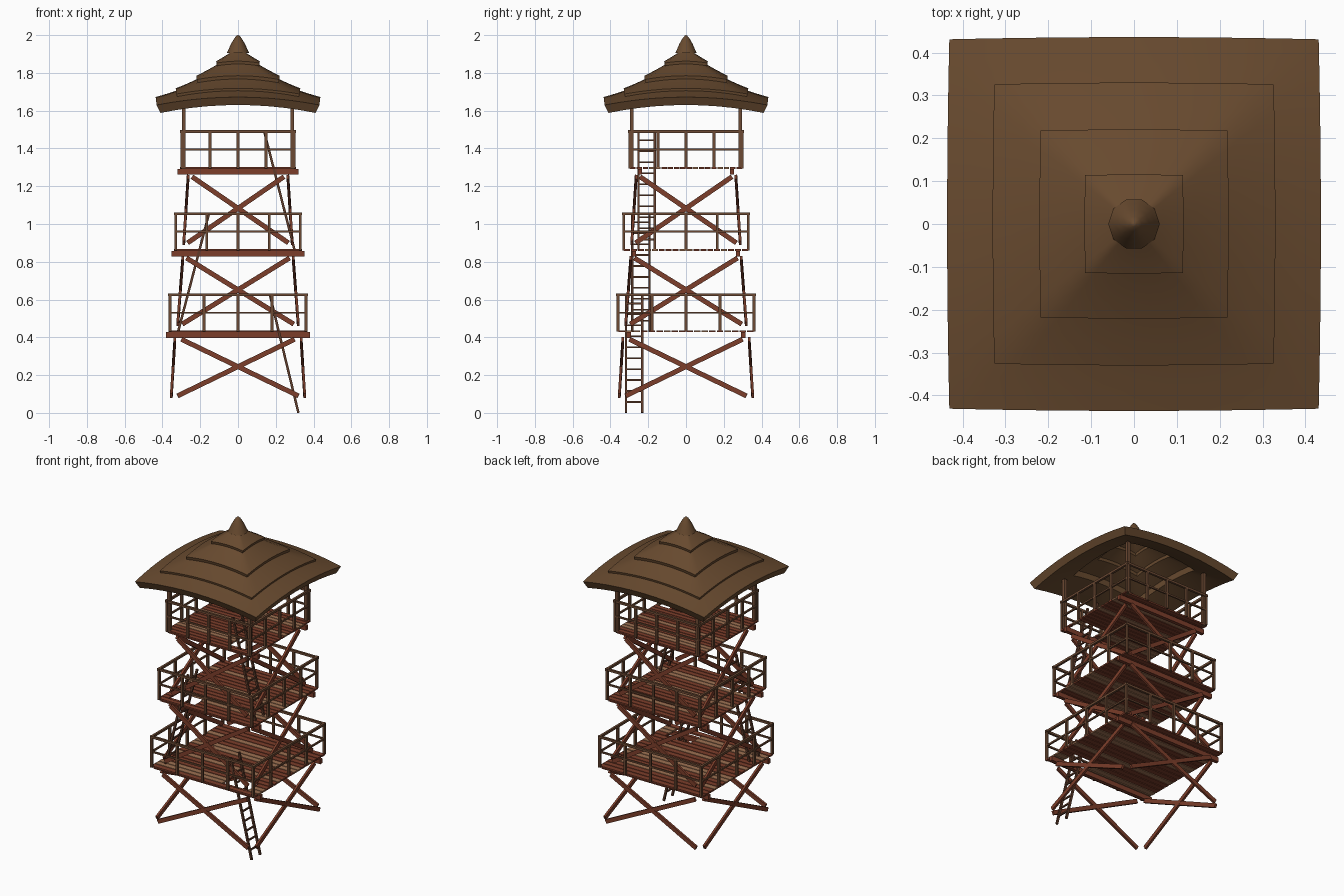
import bpy, bmesh, math
from mathutils import Vector, Matrix

if "Cube" in bpy.data.objects:
    bpy.data.objects.remove(bpy.data.objects["Cube"])


def mat(name, rgb):
    m = bpy.data.materials.new(name)
    m.diffuse_color = (*rgb, 1)
    m.use_nodes = True
    m.node_tree.nodes["Principled BSDF"].inputs["Base Color"].default_value = m.diffuse_color
    return m


RED = mat("red brown timber", (0.200, 0.047, 0.023))
BROWN = mat("brown pole", (0.150, 0.067, 0.033))
LADDER = mat("dark ladder wood", (0.115, 0.045, 0.024))
TAN = mat("tan plank", (0.340, 0.165, 0.085))
ROOF = mat("thatch brown", (0.137, 0.068, 0.028))


def finish(bm, name, material, smooth=None):
    bmesh.ops.recalc_face_normals(bm, faces=bm.faces)
    me = bpy.data.meshes.new(name)
    bm.to_mesh(me)
    bm.free()
    me.materials.append(material)
    ob = bpy.data.objects.new(name, me)
    bpy.context.collection.objects.link(ob)
    if smooth:
        bpy.ops.object.select_all(action='DESELECT')
        ob.select_set(True)
        bpy.context.view_layer.objects.active = ob
        bpy.ops.object.shade_smooth_by_angle(angle=math.radians(smooth))
    return ob


def beam(bm, a, b, w, t, normal=(0, 1, 0)):
    """Box from a to b, t thick along the normal and w wide across it."""
    a, b, n = Vector(a), Vector(b), Vector(normal)
    d = (b - a).normalized()
    side = d.cross(n).normalized()
    n = side.cross(d)
    m = Matrix((side * w, n * t, d * (b - a).length)).transposed().to_4x4()
    m.translation = (a + b) / 2
    bmesh.ops.create_cube(bm, size=1, matrix=m)


def four(fn):
    """Call fn with a rotation for each of the four sides."""
    for k in range(4):
        fn(Matrix.Rotation(k * math.pi / 2, 3, 'Z'))


# tier: deck height, beam half length, beam y, rail half size, ladder side,
#       ladder y range, brace foot (along, out, z), brace head (along, out, z), tan planks
TIERS = [
    (0.43, 0.38, 0.303, 0.36, 1, (-0.318, -0.232), (0.32, 0.353, 0.09), (0.30, 0.334, 0.39),
     (1, 2, 6, 10, 11, 14)),
    (0.86, 0.352, 0.275, 0.33, -1, (-0.285, -0.193), (0.295, 0.319, 0.47), (0.273, 0.292, 0.82),
     (3, 4, 8, 9, 14)),
    (1.295, 0.32, 0.243, 0.297, 1, (-0.252, -0.165), (0.267, 0.287, 0.90), (0.243, 0.264, 1.25),
     (3, 4, 10, 14, 15)),
]

for i, (z, bl, by, r, s, ly, foot, head, tans) in enumerate(TIERS, 1):
    # crossed braces on four sides
    bm = bmesh.new()

    def cross(R):
        for k in (-1, 1):
            beam(bm, R @ Vector((k * foot[0], -foot[1], foot[2])),
                 R @ Vector((-k * head[0], -head[1], head[2])),
                 0.026, 0.014, R @ Vector((0, 1, 0)))
    four(cross)
    finish(bm, f"cross_braces_{i}", RED)

    # two long bearers below the deck
    bm = bmesh.new()
    for k in (-1, 1):
        beam(bm, (-bl, k * by, z - 0.018), (bl, k * by, z - 0.018), 0.030, 0.022)
    finish(bm, f"deck_bearers_{i}", RED)

    # deck planks in two tones, cut short around the ladder hatch
    red, tan = bmesh.new(), bmesh.new()
    n = 18
    pitch = 2 * r / n
    px = bl - 0.012
    for j in range(n):
        y = -r + pitch * (j + 0.5)
        spans = [(-px, px)]
        if ly[0] - 0.02 < y < ly[1] + 0.02:
            spans = [(-px, s * 0.2 - 0.09), (s * 0.2 + 0.09, px)]
        for x0, x1 in spans:
            beam(tan if j in tans else red, (x0, y, z + 0.002), (x1, y, z + 0.002),
                 0.010, pitch * 0.86)
    finish(red, f"red_deck_planks_{i}", RED)
    finish(tan, f"tan_deck_planks_{i}", TAN)

    # railing: posts and two rails per side
    bm = bmesh.new()

    def rail(R):
        for k in range(4):
            p = R @ Vector((-r + k * r / 2, -r, z))
            beam(bm, p, p + Vector((0, 0, 0.195)), 0.014, 0.014)
        for h, t, e in ((0.195, 0.014, 0.01), (0.10, 0.010, 0)):
            beam(bm, R @ Vector((-r - e, -r, z + h)), R @ Vector((r + e, -r, z + h)),
                 t, t, (0, 0, 1))
    four(rail)
    finish(bm, f"railing_{i}", BROWN)

    # leaning ladder up through the hatch
    z0 = 0.0 if i == 1 else TIERS[i - 2][0]
    a = Vector((s * (0.32, 0.317, 0.30)[i - 1], 0, z0))
    b = Vector((s * (0.17, 0.155, 0.14)[i - 1], 0, z + 0.19))
    bm = bmesh.new()
    for y in ly:
        o = Vector((0, y, 0))
        beam(bm, a + o, b + o, 0.013, 0.012)
    for k in range(1, 11):
        p = a.lerp(b, k / 10.7)
        beam(bm, p + Vector((0, ly[0], 0)), p + Vector((0, ly[1], 0)), 0.009, 0.009, (0, 0, 1))
    finish(bm, f"ladder_{i}", LADDER)

# corner posts holding the roof
bm = bmesh.new()
four(lambda R: beam(bm, R @ Vector((0.287, 0.287, 1.29)), R @ Vector((0.287, 0.287, 1.64)),
                    0.020, 0.020))
finish(bm, "roof_posts", BROWN)


def roof_layer(name, h0, z0, d0, h1, z1, d1, thick, inset):
    """Square sagging shell: half size, mid-edge height and corner droop, eave to top."""
    N, rows = 10, 5
    bm = bmesh.new()

    def ring(h, z, d):
        vs = []
        for k in range(4):
            R = Matrix.Rotation(k * math.pi / 2, 3, 'Z')
            for j in range(N):
                q = -1 + 2 * j / N
                out = h + 0.012 * h * (1 - q * q)
                vs.append(bm.verts.new(R @ Vector((q * h, -out, z - d * q * q))))
        return vs

    rings = []
    for under in (0, 1):
        for k in range(rows):
            t = k / (rows - 1)
            if under:
                t = 1 - t
            h = h0 + (h1 - h0) * t - under * inset * (1 - t)
            z = z0 + (z1 - z0) * (0.85 * t + 0.15 * t * t) - under * thick
            rings.append(ring(h, z, d0 + (d1 - d0) * t))
    m = len(rings[0])
    for p, q in zip(rings, rings[1:] + rings[:1]):
        for j in range(m):
            bm.faces.new((p[j], p[(j + 1) % m], q[(j + 1) % m], q[j]))
    finish(bm, name, ROOF, 50)


# four overlapping thatch layers
roof_layer("roof_layer_1", 0.431, 1.672, 0.042, 0.25, 1.732, 0.024, 0.042, 0.02)
roof_layer("roof_layer_2", 0.326, 1.718, 0.030, 0.15, 1.800, 0.014, 0.020, 0.004)
roof_layer("roof_layer_3", 0.218, 1.785, 0.020, 0.075, 1.866, 0.008, 0.018, 0.004)
roof_layer("roof_layer_4", 0.114, 1.862, 0.010, 0.020, 1.922, 0.002, 0.015, 0.003)

# pointed cap
bm = bmesh.new()
rows = []
for rad, z in ((0.060, 1.905), (0.050, 1.925), (0.036, 1.955), (0.018, 1.985), (0.006, 1.998)):
    rows.append([bm.verts.new((rad * math.cos(k * math.pi / 5), rad * math.sin(k * math.pi / 5), z))
                 for k in range(10)])
for p, q in zip(rows, rows[1:]):
    for j in range(10):
        bm.faces.new((p[j], p[(j + 1) % 10], q[(j + 1) % 10], q[j]))
tip = bm.verts.new((0, 0, 2.0))
for j in range(10):
    bm.faces.new((rows[-1][j], rows[-1][(j + 1) % 10], tip))
bm.faces.new(rows[0])
finish(bm, "roof_cap", ROOF, 50)
